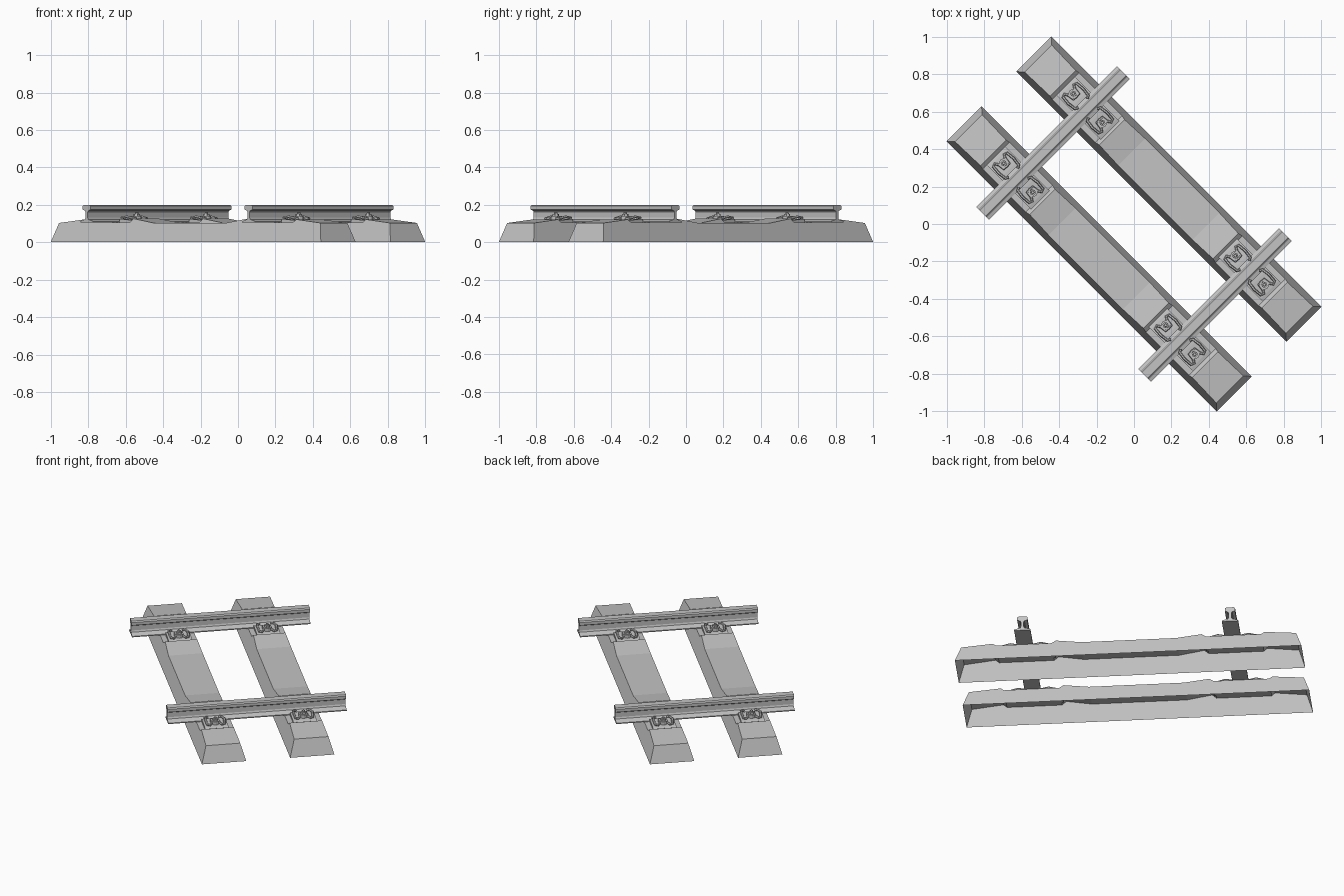
import bpy, bmesh, math
from mathutils import Matrix, Vector

cube = bpy.data.objects.get("Cube")
if cube:
    bpy.data.objects.remove(cube, do_unlink=True)

grey = bpy.data.materials.new("plain grey")
grey.use_nodes = True
COLOR = (0.55, 0.55, 0.55, 1)
grey.diffuse_color = COLOR
grey.node_tree.nodes["Principled BSDF"].inputs["Base Color"].default_value = COLOR

# Parts are laid out with x along the sleepers and y along the rails, then turned
TURN = Matrix.Rotation(math.radians(-45), 4, 'Z')
SLEEPER_Y, RAIL_X, SEAT_Z = 0.263, 0.612, 0.106


def finish(name, bm, matrix=Matrix()):
    bmesh.ops.recalc_face_normals(bm, faces=bm.faces)
    mesh = bpy.data.meshes.new(name)
    bm.to_mesh(mesh)
    bm.free()
    mesh.materials.append(grey)
    ob = bpy.data.objects.new(name, mesh)
    ob.matrix_world = TURN @ matrix
    bpy.context.collection.objects.link(ob)
    return ob


def add_prism(bm, points, axis, a, b):
    """Extrude an (h, z) outline along x or y from a to b."""
    def place(p, t):
        return (t, p[0], p[1]) if axis == 'x' else (p[0], t, p[1])
    ends = [[bm.verts.new(place(p, t)) for p in points] for t in (a, b)]
    n = len(points)
    bm.faces.new(ends[0])
    bm.faces.new(ends[1][::-1])
    for i in range(n):
        j = (i + 1) % n
        bm.faces.new((ends[0][i], ends[0][j], ends[1][j], ends[1][i]))


def add_cylinder(bm, sides, r1, r2, z0, z1):
    bmesh.ops.create_cone(bm, cap_ends=True, segments=sides, radius1=r1, radius2=r2,
                          depth=z1 - z0, matrix=Matrix.Translation((0, 0, (z0 + z1) / 2)))


def add_tube(bm, path, r, sides=6):
    """Sweep a small round section along a list of points."""
    pts = [Vector(p) for p in path]
    rings = []
    for i, p in enumerate(pts):
        d = (pts[min(i + 1, len(pts) - 1)] - pts[max(i - 1, 0)]).normalized()
        side = d.cross(Vector((0, 0, 1))).normalized()
        up = side.cross(d)
        angles = [2 * math.pi * k / sides for k in range(sides)]
        rings.append([bm.verts.new(p + r * (math.cos(a) * side + math.sin(a) * up)) for a in angles])
    for r0, r1 in zip(rings, rings[1:]):
        for k in range(sides):
            m = (k + 1) % sides
            bm.faces.new((r0[k], r0[m], r1[m], r1[k]))
    bm.faces.new(rings[0])
    bm.faces.new(rings[-1][::-1])


# Sleeper: hollow tapered shell, open below, with rail seats and a lower waist
def sleeper(name, y):
    half = [(0.987, 0.103), (0.80, 0.122), (0.78, SEAT_Z), (0.455, SEAT_Z),
            (0.43, 0.126), (0.28, 0.104)]
    stations = [(-u, z) for u, z in half] + half[::-1]
    bm = bmesh.new()
    rows = []
    for u, z in stations:
        w = 0.132 - 0.29 * z
        base = math.copysign(1.021, u) if abs(u) > 0.9 else u
        rows.append([bm.verts.new(c) for c in
                     ((base, -0.132, 0), (u, -w, z), (u, w, z), (base, 0.132, 0))])
    for a, b in zip(rows, rows[1:]):
        for k in range(3):
            bm.faces.new((a[k], a[k + 1], b[k + 1], b[k]))
    bm.faces.new(rows[0])
    bm.faces.new(rows[-1][::-1])
    finish(name, bm, Matrix.Translation((0, y, 0)))


# Rail: flat-bottomed section extruded along y
def rail(name, x):
    half = [(0.048, SEAT_Z), (0.048, 0.112), (0.012, 0.122), (0.008, 0.132),
            (0.008, 0.162), (0.013, 0.169), (0.030, 0.174), (0.030, 0.193), (0.022, 0.199)]
    outline = half + [(-h, z) for h, z in half[::-1]]
    bm = bmesh.new()
    add_prism(bm, outline, 'y', -0.532, 0.532)
    finish(name, bm, Matrix.Translation((x, 0, 0)))


# Fastening: guide plate, sprung clip and bolt; +x points away from the rail
def fastening(name, x, y, outward):
    at = Matrix.Translation((x, y, 0)) @ Matrix.Diagonal((outward, 1, 1, 1))
    bm = bmesh.new()
    plate = [(-0.062, SEAT_Z), (0.058, SEAT_Z), (0.058, 0.113), (0.04, 0.117),
             (-0.045, 0.124), (-0.062, 0.124)]
    add_prism(bm, plate, 'y', -0.07, 0.07)
    finish(name + "_guide_plate", bm, at)

    bm = bmesh.new()
    for s in (-1, 1):
        add_tube(bm, [(-0.022, 0, 0.135), (-0.022, s * 0.02, 0.134), (0.012, s * 0.024, 0.127),
                      (0.032, s * 0.036, 0.124), (0.026, s * 0.052, 0.126),
                      (-0.02, s * 0.056, 0.136), (-0.064, s * 0.05, 0.130),
                      (-0.072, s * 0.034, 0.126)], 0.0075)
    finish(name + "_clip", bm, at)

    bm = bmesh.new()
    add_cylinder(bm, 12, 0.025, 0.025, 0.118, 0.139)
    add_cylinder(bm, 6, 0.017, 0.017, 0.139, 0.151)
    add_cylinder(bm, 8, 0.009, 0.008, 0.151, 0.160)
    finish(name + "_bolt", bm, at)


for side, sy in (("front", -1), ("back", 1)):
    sleeper(side + "_sleeper", sy * SLEEPER_Y)
for end, sx in (("right", -1), ("left", 1)):
    rail(end + "_rail", sx * RAIL_X)
    for side, sy in (("front", -1), ("back", 1)):
        for place, outward in (("outer", sx), ("inner", -sx)):
            fastening(f"{side}_{end}_{place}", sx * RAIL_X + outward * 0.11,
                      sy * SLEEPER_Y, outward)
